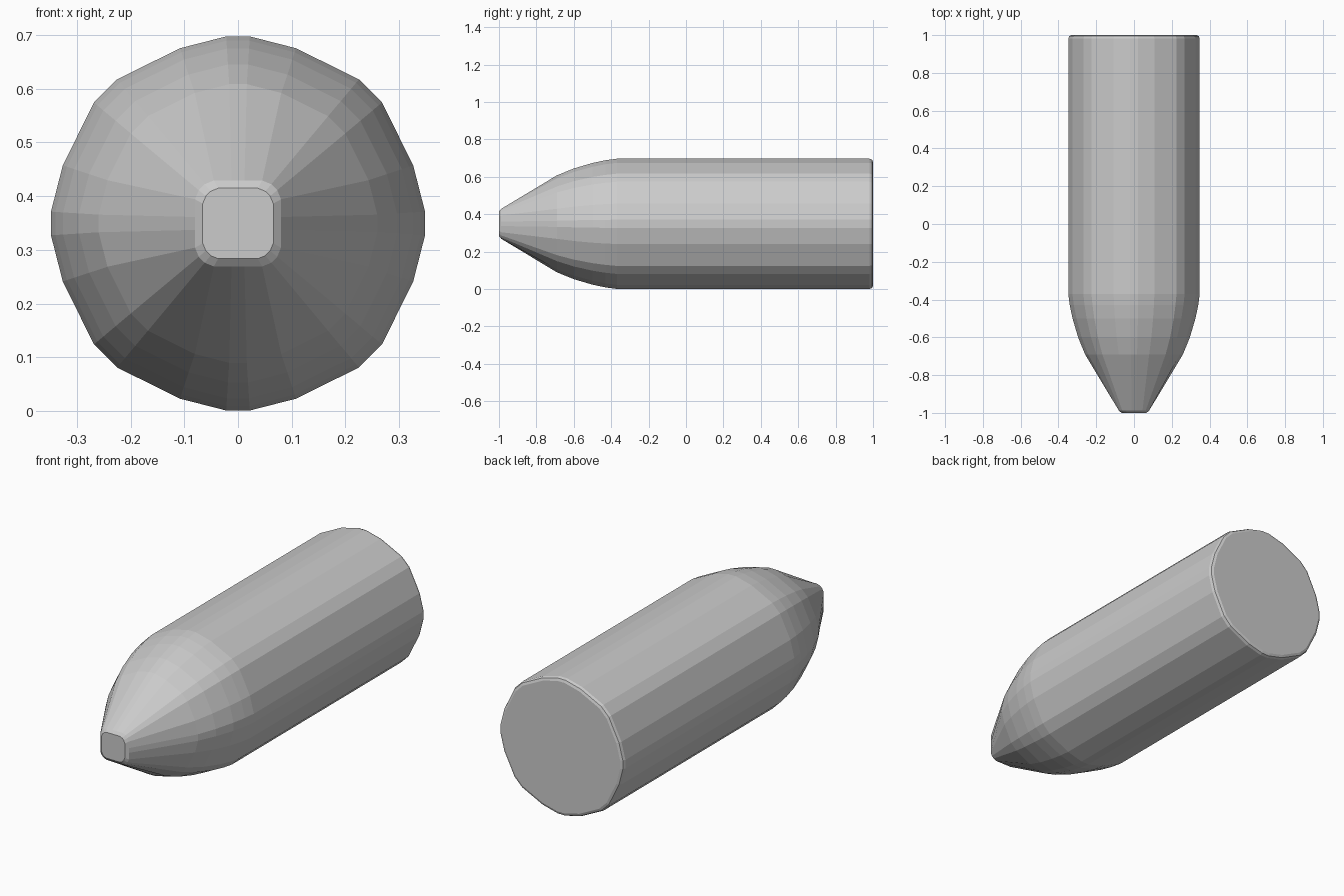
import bpy, bmesh

if "Cube" in bpy.data.objects:
    bpy.data.objects.remove(bpy.data.objects["Cube"])

CENTRE_Z = 0.349
# One quadrant of the 24-sided body section and of the squarish nose section
BODY = [(0.348, 0.022), (0.326, 0.108), (0.268, 0.225),
        (0.225, 0.268), (0.108, 0.326), (0.022, 0.348)]
NOSE = [(0.08, 0.012), (0.08, 0.045), (0.073, 0.062),
        (0.062, 0.073), (0.045, 0.08), (0.012, 0.08)]


def full_section(quadrant):
    """Repeat a quadrant by quarter turns."""
    pts = []
    for turn in range(4):
        pts += quadrant
        quadrant = [(-z, x) for x, z in quadrant]
    return pts


# Stations along the length: y, section, scale
STATIONS = [
    (-1.0, NOSE, 0.82), (-0.988, NOSE, 1.0),
    (-0.69, BODY, 0.745), (-0.60, BODY, 0.85), (-0.50, BODY, 0.935),
    (-0.43, BODY, 0.977), (-0.37, BODY, 1.0),
    (0.982, BODY, 1.0), (0.995, BODY, 0.985), (1.0, BODY, 0.95),
]

# Bullet-shaped body: bridge the sections and cap both ends
bm = bmesh.new()
rings = [[bm.verts.new((x * s, y, CENTRE_Z + z * s)) for x, z in full_section(q)]
         for y, q, s in STATIONS]
for a, b in zip(rings, rings[1:]):
    n = len(a)
    for i in range(n):
        j = (i + 1) % n
        bm.faces.new((a[i], a[j], b[j], b[i]))
bm.faces.new(rings[0])
bm.faces.new(rings[-1])
bmesh.ops.recalc_face_normals(bm, faces=bm.faces)

mesh = bpy.data.meshes.new("pointed_cylinder")
bm.to_mesh(mesh)
bm.free()
body = bpy.data.objects.new("pointed_cylinder", mesh)
bpy.context.collection.objects.link(body)
